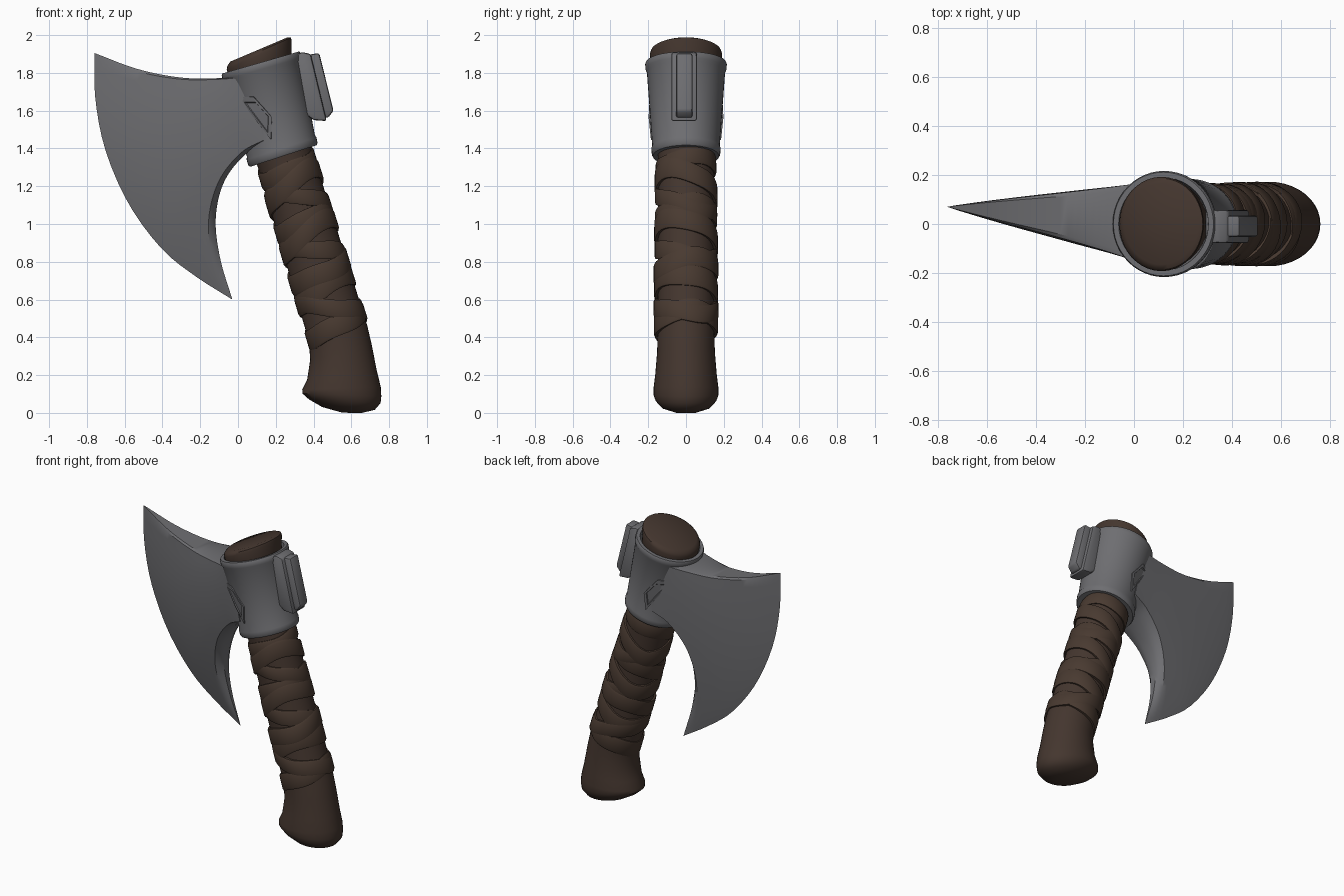
import bpy, bmesh, math
from mathutils import Vector

if "Cube" in bpy.data.objects:
    bpy.data.objects.remove(bpy.data.objects["Cube"])


def material(name, rgb):
    m = bpy.data.materials.new(name)
    m.diffuse_color = (*rgb, 1)
    m.use_nodes = True
    m.node_tree.nodes["Principled BSDF"].inputs["Base Color"].default_value = m.diffuse_color
    return m


STEEL = material("steel grey", (0.155, 0.155, 0.165))
WOOD = material("dark wood", (0.058, 0.037, 0.028))
LEATHER = material("brown leather", (0.066, 0.042, 0.030))


def finish(name, verts, faces, mat, angle=35, bevel=0):
    me = bpy.data.meshes.new(name)
    me.from_pydata([tuple(v) for v in verts], [], faces)
    bm = bmesh.new()
    bm.from_mesh(me)
    bmesh.ops.remove_doubles(bm, verts=bm.verts, dist=1e-5)
    bmesh.ops.recalc_face_normals(bm, faces=bm.faces)
    if bevel:
        bmesh.ops.bevel(bm, geom=bm.edges[:], offset=bevel, segments=2, affect='EDGES', profile=0.5)
    bm.to_mesh(me)
    bm.free()
    ob = bpy.data.objects.new(name, me)
    bpy.context.collection.objects.link(ob)
    me.materials.append(mat)
    bpy.ops.object.select_all(action='DESELECT')
    ob.select_set(True)
    bpy.context.view_layer.objects.active = ob
    bpy.ops.object.shade_smooth_by_angle(angle=math.radians(angle))
    return ob


def ring_point(ring, a):
    """Point on a tilted ellipse: centre x, centre z, in-plane radius, y radius, tilt."""
    cx, cz, rn, ry, tilt = ring
    t = math.radians(tilt)
    c = math.cos(a) * rn
    return Vector((cx + c * math.cos(t), math.sin(a) * ry, cz + c * math.sin(t)))


def loft(rings, n, closed=False):
    verts = [ring_point(r, 2 * math.pi * i / n) for r in rings for i in range(n)]
    k = len(rings)
    faces = [(j * n + i, j * n + (i + 1) % n, (j + 1) % k * n + (i + 1) % n, (j + 1) % k * n + i)
             for j in range(k if closed else k - 1) for i in range(n)]
    if not closed:
        faces += [tuple(range(n)), tuple(range((k - 1) * n, k * n))]
    return verts, faces


# Handle with flared foot and slanted top
handle_rings = [
    (0.60, 0.000, 0.05, 0.05, -2), (0.585, 0.024, 0.14, 0.125, -3), (0.565, 0.062, 0.19, 0.16, -3),
    (0.55, 0.095, 0.209, 0.172, -2), (0.548, 0.13, 0.208, 0.172, 2), (0.55, 0.20, 0.186, 0.163, 8),
    (0.545, 0.32, 0.168, 0.153, 14), (0.53, 0.42, 0.160, 0.150, 16), (0.25, 1.34, 0.150, 0.148, 16.5),
    (0.16, 1.65, 0.16, 0.17, 16), (0.115, 1.85, 0.178, 0.186, 18), (0.112, 1.895, 0.188, 0.192, 24),
    (0.112, 1.912, 0.184, 0.186, 24), (0.111, 1.924, 0.165, 0.165, 23)]
verts, faces = loft(handle_rings, 40)
finish("handle", verts, faces, WOOD, 40)

# Leather wraps: tilted overlapping bands around the grip
AXIS_LOW, AXIS_HIGH = Vector((0.53, 0, 0.42)), Vector((0.25, 0, 1.34))
AXIS = (AXIS_HIGH - AXIS_LOW).normalized()
SIDE = Vector((AXIS.z, 0, -AXIS.x))
LENGTH = (AXIS_HIGH - AXIS_LOW).length


def wrap(name, t, slope, phase, width, lift):
    n, verts, faces = 40, [], []
    w = width / 2
    section = [(-w, -0.012), (-w, 0.007), (-w + 0.012, 0.012), (w - 0.012, 0.012), (w, 0.007), (w, -0.012)]
    for i in range(n):
        a = 2 * math.pi * i / n
        out = SIDE * math.cos(a) + Vector((0, math.sin(a), 0))
        mid = t * LENGTH + slope * math.cos(a - phase) + 0.008 * math.sin(3 * a + t * 20)
        for dh, dr in section:
            h = mid + dh
            r = 0.158 - 0.008 * h / LENGTH + dr + lift
            verts.append(AXIS_LOW + AXIS * h + out * r)
    k = len(section)
    for i in range(n):
        for j in range(k):
            i2, j2 = (i + 1) % n, (j + 1) % k
            faces.append((i * k + j, i2 * k + j, i2 * k + j2, i * k + j2))
    finish(name, verts, faces, LEATHER, 30)


bands = [(0.05, 0.035, 0.3, 0.11, 0.000), (0.14, -0.065, 0.2, 0.10, 0.003), (0.25, 0.05, -0.4, 0.12, 0.001),
         (0.36, 0.03, 0.8, 0.11, 0.004), (0.46, -0.06, 0.5, 0.10, 0.000), (0.55, 0.07, -0.5, 0.11, 0.003),
         (0.66, 0.04, 0.5, 0.11, 0.000), (0.75, -0.07, 0.7, 0.09, 0.001), (0.83, 0.075, -0.6, 0.11, 0.003),
         (0.95, 0.03, 0.9, 0.10, -0.002)]
for i, b in enumerate(bands):
    wrap(f"leather_wrap_{i + 1}", *b)


# Steel collar with lips at both rims
def collar_ring(h, extra=0.0):
    r = 0.186 + 0.026 * h + extra
    return (0.24 - 0.12 * h, 1.36 + 0.495 * h, r, r * (0.94 + 0.055 * h), 18 - 2 * h)


collar_profile = [(0.1, -0.04), (0.0, -0.035), (0.0, 0.0), (0.02, 0.006), (0.08, 0.006), (0.11, 0.0),
                  (0.5, 0.0), (0.9, 0.0), (0.93, 0.006), (0.98, 0.006), (1.0, 0.0), (1.0, -0.022), (0.85, -0.04)]
verts, faces = loft([collar_ring(h, e) for h, e in collar_profile], 48, closed=True)
finish("collar", verts, faces, STEEL, 35)


# Raised angular ornament on both cheeks of the collar
def ornament(name, sign):
    outline = [(-0.75, 0.72), (-0.38, 0.68), (-0.05, 0.42), (-0.22, 0.20), (-0.45, 0.42)]
    mid = (-0.33, 0.48)
    verts = []
    for extra, scale in ((-0.01, 1), (0.009, 1), (0.009, 0.72), (0.003, 0.66)):
        for u, h in outline:
            u2, h2 = mid[0] + (u - mid[0]) * scale, mid[1] + (h - mid[1]) * scale
            verts.append(ring_point(collar_ring(h2, extra), sign * math.acos(u2)))
    n = len(outline)
    faces = [(k * n + i, k * n + (i + 1) % n, (k + 1) * n + (i + 1) % n, (k + 1) * n + i)
             for k in range(3) for i in range(n)] + [tuple(range(3 * n, 4 * n))]
    finish(name, verts, faces, STEEL, 20)


ornament("front_ornament", -1)
ornament("back_ornament", 1)


# Lug on the rear of the collar: wide base plate and narrow ridge
def prism(name, outline, y0, y1, bevel):
    n = len(outline)
    verts = [(x, y, z) for y in (y0, y1) for x, z in outline]
    faces = [(i, (i + 1) % n, n + (i + 1) % n, n + i) for i in range(n)]
    faces += [tuple(range(n)), tuple(range(n, 2 * n))]
    finish(name, verts, faces, STEEL, 35, bevel)


prism("lug_base", [(0.29, 1.89), (0.34, 1.91), (0.385, 1.90), (0.47, 1.545), (0.40, 1.55), (0.33, 1.60)],
      -0.078, 0.058, 0.012)
prism("lug_ridge", [(0.33, 1.89), (0.43, 1.905), (0.506, 1.60), (0.475, 1.56), (0.40, 1.58)],
      -0.052, 0.034, 0.012)


# Blade: patch between four curves, thinning towards the cutting edge
def curve(pts, t):
    pts = [Vector(p) for p in pts]
    pts = [2 * pts[0] - pts[1]] + pts + [2 * pts[-1] - pts[-2]]
    f = t * (len(pts) - 3)
    i = min(int(f), len(pts) - 4)
    f -= i
    a, b, c, d = pts[i:i + 4]
    return 0.5 * (2 * b + (c - a) * f + (2 * a - 5 * b + 4 * c - d) * f ** 2 + (3 * b - a - 3 * c + d) * f ** 3)


top = [(0.06, 1.785), (-0.10, 1.772), (-0.30, 1.775), (-0.53, 1.82), (-0.76, 1.905)]
inner = [(0.14, 1.42), (0.03, 1.36), (-0.075, 1.22), (-0.118, 1.03), (-0.095, 0.82), (-0.03, 0.60)]
edge = [(-0.76, 1.905), (-0.755, 1.66), (-0.70, 1.385), (-0.575, 1.10), (-0.40, 0.865), (-0.22, 0.72), (-0.03, 0.60)]
root = [top[0], inner[0]]


def blade_point(u, v):
    p = (1 - v) * curve(top, u) + v * curve(inner, u) + (1 - u) * curve(root, v) + u * curve(edge, v)
    c00, c10, c01, c11 = (Vector(q) for q in (root[0], edge[0], root[1], edge[-1]))
    return p - ((1 - u) * (1 - v) * c00 + u * (1 - v) * c10 + (1 - u) * v * c01 + u * v * c11)


NU = 28
levels = [(0, 0.85), (0.012, 1)] + [(0.012 + 0.923 * i / 20, 1) for i in range(1, 21)] + [(0.975, 0.72), (1, 0.35)]
section = [(v, m, -1) for v, m in levels] + [(v, m, 1) for v, m in reversed(levels)]
verts, faces = [], []
for i in range(NU + 1):
    u = i / NU
    half = 0.172 * (1 - u) ** 0.92
    for v, m, s in section:
        p = blade_point(u, v)
        verts.append((p.x, 0.07 * u + s * m * half, p.y))
k = len(section)
faces = [(i * k + j, i * k + (j + 1) % k, (i + 1) * k + (j + 1) % k, (i + 1) * k + j)
         for i in range(NU) for j in range(k)]
faces.append(tuple(range(k)))
finish("blade", verts, faces, STEEL, 30)
